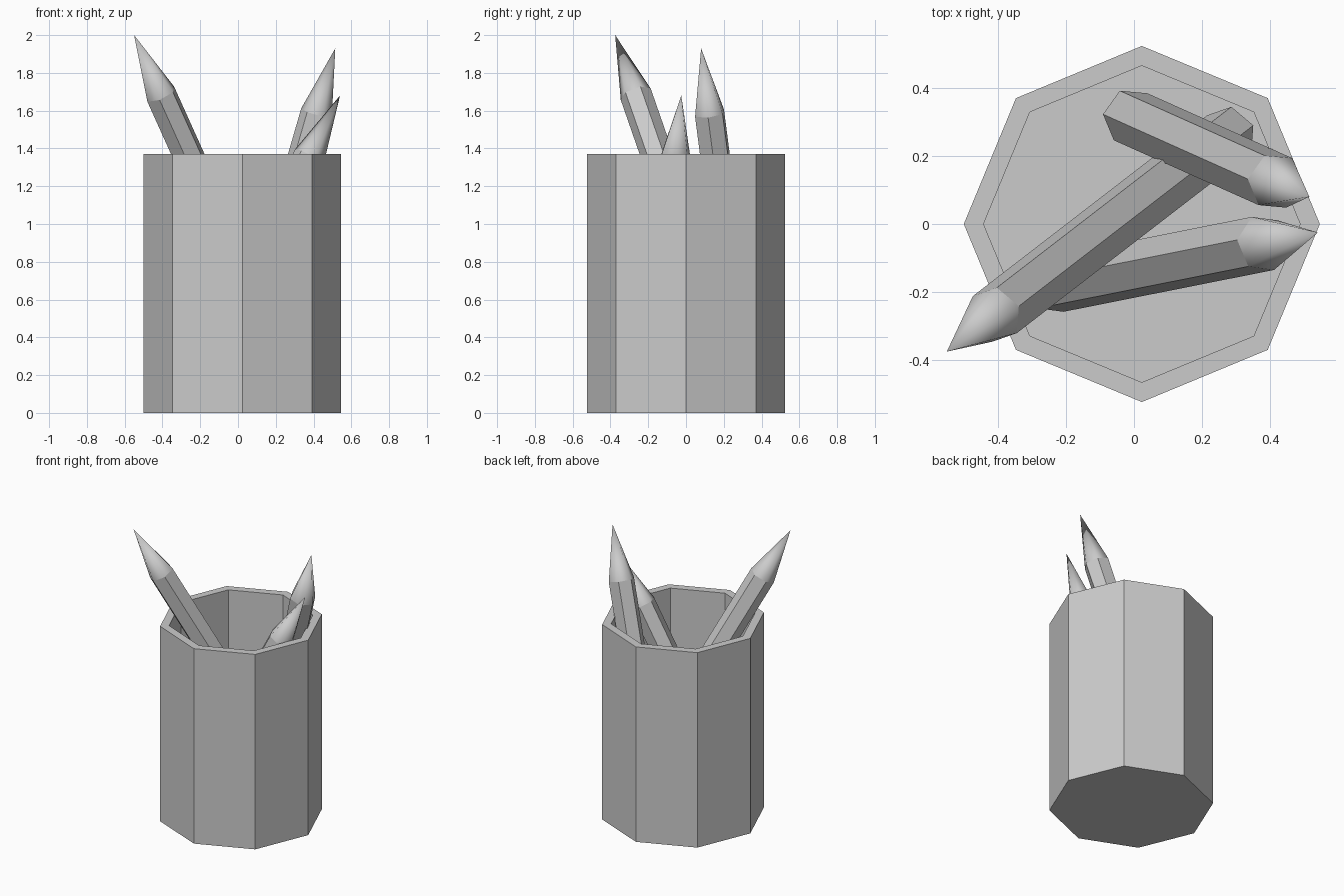
import bpy, bmesh, math
from mathutils import Vector, Matrix

if "Cube" in bpy.data.objects:
    bpy.data.objects.remove(bpy.data.objects["Cube"])


def finish(bm, name):
    bmesh.ops.recalc_face_normals(bm, faces=bm.faces)
    mesh = bpy.data.meshes.new(name)
    bm.to_mesh(mesh)
    bm.free()
    obj = bpy.data.objects.new(name, mesh)
    bpy.context.collection.objects.link(obj)
    return obj


def ring(bm, count, radius, z, offset=0.0):
    step = math.tau / count
    return [bm.verts.new((radius * math.cos(i * step + offset),
                          radius * math.sin(i * step + offset), z)) for i in range(count)]


def bridge(bm, a, b):
    n = len(a)
    return [bm.faces.new((a[i], a[(i + 1) % n], b[(i + 1) % n], b[i])) for i in range(n)]


# Octagonal cup: outer wall, rim, inner wall and floor
def make_cup():
    bm = bmesh.new()
    profile = [(0.523, 0.0), (0.523, 1.37), (0.465, 1.37), (0.465, 0.09)]
    rings = [ring(bm, 8, r, z) for r, z in profile]
    for a, b in zip(rings, rings[1:]):
        bridge(bm, a, b)
    bm.faces.new(rings[0])
    bm.faces.new(rings[-1])
    bmesh.ops.translate(bm, verts=bm.verts, vec=(0.023, 0, 0))
    finish(bm, "cup")


# Hexagonal pencil with flat sides and a smooth sharpened point
def make_pencil(name, end, tip, turn, radius=0.085, point=0.36):
    end, tip = Vector(end), Vector(tip)
    axis = tip - end
    length = axis.length
    axis.normalize()
    u = Vector((0, 0, 1)).cross(axis).normalized()
    v = axis.cross(u)
    bm = bmesh.new()
    base = ring(bm, 6, radius, 0, math.radians(turn))
    shoulder = ring(bm, 6, radius, length - point, math.radians(turn))
    apex = bm.verts.new((0, 0, length))
    bm.faces.new(base)
    bridge(bm, base, shoulder)
    for i in range(6):
        a, b = shoulder[i], shoulder[(i + 1) % 6]
        bm.faces.new((a, b, apex)).smooth = True
        bm.edges.get((a, b)).smooth = False
    frame = Matrix((u, v, axis)).transposed().to_4x4()
    bm.transform(Matrix.Translation(end) @ frame)
    finish(bm, name)


make_cup()
make_pencil("pencil_left", (0.28, 0.265, 0.16), (-0.55, -0.375, 2.0), 14)
make_pencil("pencil_back_right", (-0.01, 0.315, 0.12), (0.515, 0.08, 1.93), -12)
make_pencil("pencil_front_right", (-0.24, -0.18, 0.13), (0.54, -0.025, 1.68), 13)
